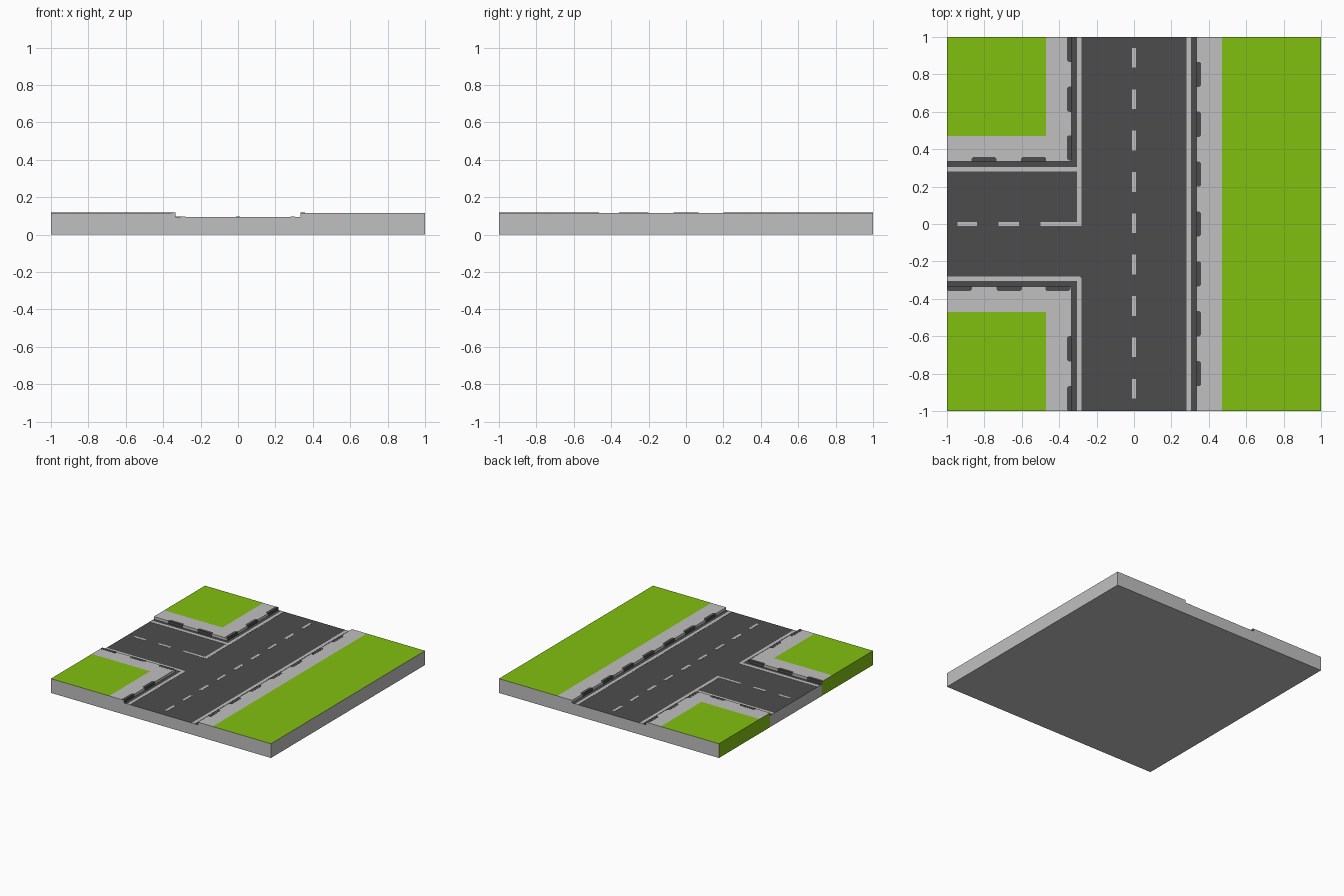
import bpy

if "Cube" in bpy.data.objects:
    bpy.data.objects.remove(bpy.data.objects["Cube"])

TOP, ROAD, PAINT = 0.117, 0.095, 0.0012
K, G = 0.335, 0.47            # kerb line and grass line, measured from the road centre


def material(name, rgb):
    m = bpy.data.materials.new(name)
    m.diffuse_color = (*rgb, 1)
    m.use_nodes = True
    m.node_tree.nodes["Principled BSDF"].inputs["Base Color"].default_value = m.diffuse_color
    return m


MATS = [material("asphalt", (0.073, 0.073, 0.073)),
        material("concrete", (0.53, 0.53, 0.53)),
        material("grass_green", (0.216, 0.527, 0.005))]
ASPHALT, CONCRETE, GRASS = range(3)


def build(name, polys, z, mat, low, ground=False):
    """Raise outlines to z. low(i, a, b) gives the foot of each wall, or None for no wall."""
    verts, faces, idx = [], [], []

    def face(pts, m):
        faces.append(range(len(verts), len(verts) + len(pts)))
        verts.extend(pts)
        idx.append(m)

    for p in polys:
        n = len(p)
        area = sum(p[i][0] * p[(i + 1) % n][1] - p[(i + 1) % n][0] * p[i][1] for i in range(n))
        edges = [(i, p[i], p[(i + 1) % n]) for i in range(n)]
        p = p if area > 0 else p[::-1]
        face([(x, y, z) for x, y in p], mat)
        if ground:
            face([(x, y, 0) for x, y in p[::-1]], CONCRETE)
        for i, a, b in edges:
            foot = low(i, a, b)
            if foot is None:
                continue
            if area < 0:
                a, b = b, a
            wall = mat
            if ground:        # the left end of the verges is green, other sides concrete
                wall = GRASS if a[0] == b[0] == -1 and z == TOP else CONCRETE
            face([(*a, foot), (*b, foot), (*b, z), (*a, z)], wall)
    me = bpy.data.meshes.new(name)
    me.from_pydata(verts, [], faces)
    for m in MATS:
        me.materials.append(m)
    me.polygons.foreach_set("material_index", idx)
    ob = bpy.data.objects.new(name, me)
    bpy.context.collection.objects.link(ob)
    return ob


def outer(a, b):
    return any(a[k] == b[k] and abs(a[k]) == 1 for k in (0, 1))


def block_foot(i, a, b):
    return 0 if outer(a, b) else None


def kerb_foot(i, a, b):
    if outer(a, b):
        return 0
    return ROAD if max(abs(v) for v in (*a, *b)) <= 1 and \
        all(min(abs(p[0]), abs(p[1])) < K + 0.02 for p in (a, b)) else None


def rect(x0, y0, x1, y1):
    return [(x0, y0), (x1, y0), (x1, y1), (x0, y1)]


# road: T-shaped slab
build("road", [[(-K, -1), (K, -1), (K, 1), (-K, 1), (-K, K), (-1, K), (-1, -K), (-K, -K)]],
      ROAD, ASPHALT, block_foot, True)

# grass verges
build("grass", [rect(G, -1, 1, 1), rect(-1, G, -G, 1), rect(-1, -1, -G, -G)],
      TOP, GRASS, block_foot, True)

# pavements with kerb walls
build("pavement", [rect(K, -1, G, 1)] +
      [[(-1, s * K), (-K, s * K), (-K, s), (-G, s), (-G, s * G), (-1, s * G)] for s in (1, -1)],
      TOP, CONCRETE, kerb_foot, True)

# edge lines, the lower one with a clipped corner
A, B = 0.28, 0.306
lines = [rect(A, -1, B, 1),
         rect(-B, 0.01, -A, 1),
         rect(-1, A, -B, B),
         [(-1, -A), (-A - 0.012, -A), (-A, -A - 0.012), (-A, -1), (-B, -1), (-B, -B), (-1, -B)]]
build("edge_lines", lines, ROAD + PAINT, CONCRETE, lambda i, a, b: ROAD)

# dashed centre lines
dashes = []
for i in range(9):
    y = 0.004 + (i - 4) * 0.2211
    dashes.append(rect(-0.011, y - 0.053, 0.011, y + 0.053))
dashes += [rect(x0, -0.01, x1, 0.01) for x0, x1 in ((-0.945, -0.84), (-0.725, -0.615), (-0.5, -A))]
build("centre_dashes", dashes, ROAD + PAINT, CONCRETE, lambda i, a, b: ROAD)

# dark painted kerb stones, wrapping over the kerb edge
W, C = 0.024, 0.009


def stone(s0, s1, place):
    prof = [(s0, -0.001), (s1, -0.001), (s1, W - C), (s1 - C, W), (s0 + C, W), (s0, W - C)]
    return [place(s, K + t) for s, t in prof]


P, L = 0.2667, 0.134
stones = []
for i in range(7):
    c = (i - 3) * P
    stones.append(stone(c - L / 2, c + L / 2, lambda s, t: (t, s)))
for start in (K + 0.005, 0.6, 0.866):
    stones.append(stone(start, min(start + L, 1), lambda s, t: (-t, s)))
    if start > 0.5:
        stones.append(stone(start, min(start + L, 1), lambda s, t: (-t, -s)))
    stones.append(stone(start, min(start + L, 1), lambda s, t: (-s, -t)))
for start in (0.47, 0.735):
    stones.append(stone(start, start + L, lambda s, t: (-s, t)))
build("kerb_stones", stones, TOP + PAINT, ASPHALT, lambda i, a, b: ROAD if i == 0 else TOP)
